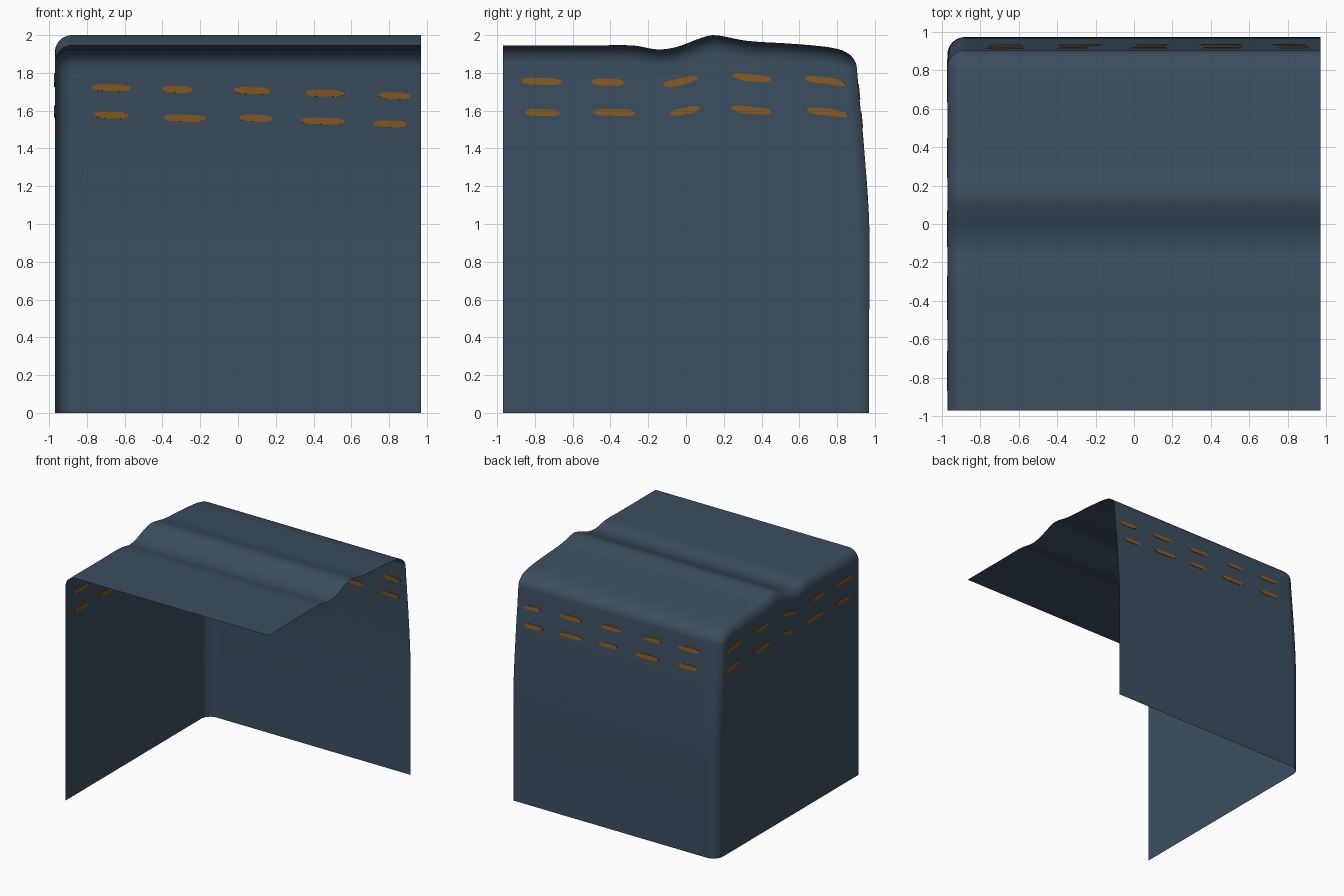
import bpy, bmesh, math
from mathutils import Vector

if "Cube" in bpy.data.objects:
    bpy.data.objects.remove(bpy.data.objects["Cube"])

E, H, R = 0.97, 1.945, 0.09      # half width, top height, edge radius

# top fold profile (y, height offset) and back wall lean (z, y offset)
FOLD = [(-1.1, 0), (-0.5, 0), (-0.28, 0), (-0.15, -0.021), (-0.05, -0.008), (0.08, 0.04),
        (0.15, 0.055), (0.32, 0.025), (0.55, 0.01), (0.75, -0.008), (0.85, -0.028), (1.1, -0.045)]
LEAN = [(-0.1, 0), (0.5, 0), (1.0, 0), (1.43, -0.028), (1.85, -0.065), (2.1, -0.075)]


def curve(pts, x):
    """Smooth interpolation through the points."""
    n = len(pts)

    def slope(i):
        a, b = pts[max(i - 1, 0)], pts[min(i + 1, n - 1)]
        return (b[1] - a[1]) / (b[0] - a[0])
    i = max(k for k in range(n - 1) if k == 0 or pts[k][0] <= x)
    w = pts[i + 1][0] - pts[i][0]
    t = (x - pts[i][0]) / w
    return ((2*t**3 - 3*t*t + 1) * pts[i][1] + (t**3 - 2*t*t + t) * w * slope(i)
            + (3*t*t - 2*t**3) * pts[i + 1][1] + (t**3 - t*t) * w * slope(i + 1))


def cloth(x, y, z, off=0.0):
    """Point on the sharp box corner -> point on the rounded, folded cloth."""
    p = Vector((x, y, z))
    q = Vector((max(x, -E + R), min(y, E - R), min(z, H - R)))
    p = q + (p - q).normalized() * (R + off)
    t = min(max((p.y - 0.4) / 0.45, 0), 1)
    p.y += curve(LEAN, p.z) * t * t * (3 - 2 * t)
    p.z += curve(FOLD, p.y) * min(max((p.z - 1.0) / (H - 1.0), 0), 1)
    return p


def material(name, col):
    m = bpy.data.materials.new(name)
    m.diffuse_color = (*col, 1)
    m.use_nodes = True
    m.node_tree.nodes["Principled BSDF"].inputs["Base Color"].default_value = m.diffuse_color
    return m


def finish(bm, name, mat):
    me = bpy.data.meshes.new(name)
    bm.to_mesh(me)
    bm.free()
    ob = bpy.data.objects.new(name, me)
    bpy.context.collection.objects.link(ob)
    me.materials.append(mat)
    return ob


def lines(far, edge, n):
    """Grid lines from the open end to the rounded edge, dense in the bend."""
    s = 1 if edge > far else -1
    inner = edge - s * R
    return ([far + (inner - far) * i / n for i in range(n + 1)]
            + [inner + s * R * math.tan(math.pi / 4 * k / 5) for k in range(1, 6)])


navy = material("navy cloth", (0.045, 0.077, 0.115))
amber = material("amber thread", (0.25, 0.105, 0.014))

# cloth: top, left and back sheets joined through soft edges
xs, ys, zs = lines(E, -E, 24), lines(-E, E, 60), lines(0, H, 24)
bm = bmesh.new()


def sheet(us, vs, f, flip):
    grid = [[bm.verts.new(f(u, v)) for v in vs] for u in us]
    for i in range(len(us) - 1):
        for j in range(len(vs) - 1):
            q = [grid[i][j], grid[i + 1][j], grid[i + 1][j + 1], grid[i][j + 1]]
            bm.faces.new(q[::-1] if flip else q)


sheet(xs, ys, lambda x, y: cloth(x, y, H), True)
sheet(ys, zs, lambda y, z: cloth(-E, y, z), True)
sheet(xs, zs, lambda x, z: cloth(x, E, z), False)
bmesh.ops.remove_doubles(bm, verts=bm.verts, dist=1e-4)
for f in bm.faces:
    f.smooth = True
finish(bm, "draped_cloth", navy)


# stitches: thin strips that straddle the cloth so they show on both sides
def stitch(bm, place, a, b, z, tilt, half=0.018):
    n, rows = 10, []
    for i in range(n + 1):
        t = i / n
        u = a + (b - a) * t
        h = half * (0.45 + 0.55 * min(1, 6 * t, 6 * (1 - t)))
        zc = z + tilt * (t - 0.5)
        rows.append([bm.verts.new(place(u, zc + s * h, o))
                     for s, o in ((-1, -0.004), (1, -0.004), (1, 0.004), (-1, 0.004))])
    for r, s in zip(rows, rows[1:]):
        for k in range(4):
            bm.faces.new((r[k], r[(k + 1) % 4], s[(k + 1) % 4], s[k]))
    bm.faces.new(rows[0][::-1])
    bm.faces.new(rows[-1])


def stitches(name, place, dashes):
    bm = bmesh.new()
    for a, b, z in dashes:
        stitch(bm, place, a, b, z, -0.006)
    bmesh.ops.recalc_face_normals(bm, faces=bm.faces)
    finish(bm, name, amber)


stitches("left_stitches", lambda u, z, o: cloth(-E, u, z, o), [
    (-0.87, -0.66, 1.755), (-0.50, -0.33, 1.75), (-0.12, 0.06, 1.753),
    (0.25, 0.45, 1.756), (0.67, 0.90, 1.765),
    (-0.85, -0.67, 1.59), (-0.49, -0.27, 1.59), (-0.08, 0.07, 1.593),
    (0.24, 0.45, 1.588), (0.67, 0.90, 1.598)])
stitches("back_stitches", lambda u, z, o: cloth(u, E, z, o), [
    (-0.77, -0.57, 1.748), (-0.40, -0.24, 1.738), (-0.02, 0.17, 1.732),
    (0.36, 0.56, 1.718), (0.75, 0.91, 1.704),
    (-0.76, -0.58, 1.598), (-0.39, -0.17, 1.582), (0.01, 0.18, 1.582),
    (0.34, 0.56, 1.566), (0.72, 0.89, 1.550)])
